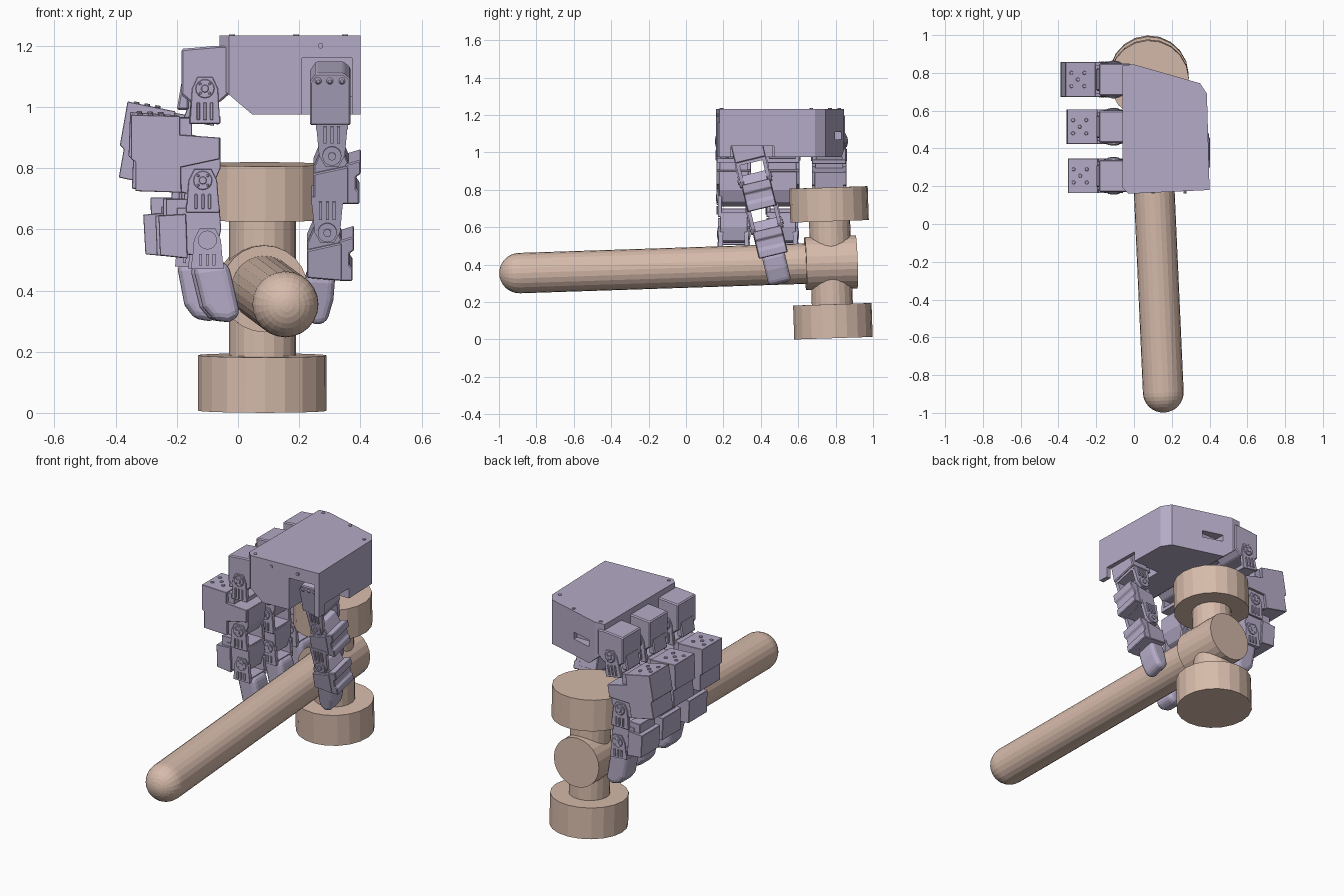
import bpy, bmesh, math
from mathutils import Matrix, Vector

if "Cube" in bpy.data.objects:
    bpy.data.objects.remove(bpy.data.objects["Cube"])


def material(name, rgb):
    m = bpy.data.materials.new(name)
    m.diffuse_color = (*rgb, 1)
    m.use_nodes = True
    m.node_tree.nodes["Principled BSDF"].inputs["Base Color"].default_value = m.diffuse_color
    return m


HAND = material("lavender", (0.46, 0.41, 0.57))
WOOD = material("tan", (0.68, 0.50, 0.41))


def finish(name, bm, mat, bevel=0.0, M=Matrix(), segs=1):
    bmesh.ops.recalc_face_normals(bm, faces=bm.faces)
    me = bpy.data.meshes.new(name)
    bm.to_mesh(me)
    bm.free()
    me.materials.append(mat)
    ob = bpy.data.objects.new(name, me)
    ob.matrix_world = M
    bpy.context.collection.objects.link(ob)
    if bevel:
        b = ob.modifiers.new("bevel", 'BEVEL')
        b.width, b.segments, b.limit_method = bevel, segs, 'ANGLE'
        b.angle_limit = math.radians(40)
    return ob


def prism(bm, pts, lo, hi, axis='y'):
    """Extrude a 2D outline along y (points are x,z) or z (points are x,y)."""
    put = (lambda a, b, t: (a, t, b)) if axis == 'y' else (lambda a, b, t: (a, b, t))
    r0 = [bm.verts.new(put(a, b, lo)) for a, b in pts]
    r1 = [bm.verts.new(put(a, b, hi)) for a, b in pts]
    n = len(pts)
    bm.faces.new(r0)
    bm.faces.new(r1[::-1])
    for i in range(n):
        j = (i + 1) % n
        bm.faces.new((r0[i], r0[j], r1[j], r1[i]))


def box(bm, x0, x1, y0, y1, z0, z1):
    prism(bm, [(x0, z0), (x1, z0), (x1, z1), (x0, z1)], y0, y1)


def disc(bm, c, r, depth, axis='y', n=16):
    rot = {'y': Matrix.Rotation(math.pi / 2, 4, 'X'), 'z': Matrix(),
           'x': Matrix.Rotation(math.pi / 2, 4, 'Y')}[axis]
    bmesh.ops.create_cone(bm, cap_ends=True, segments=n, radius1=r, radius2=r,
                          depth=depth, matrix=Matrix.Translation(c) @ rot)


def lathe(name, prof, n, axis, M):
    """Revolve (position, radius) pairs about local y or z."""
    bm = bmesh.new()
    rings = []
    for t, r in prof:
        ring = []
        for i in range(n):
            a = 2 * math.pi * i / n
            u, v = r * math.cos(a), r * math.sin(a)
            ring.append(bm.verts.new((u, t, v) if axis == 'y' else (u, v, t)))
        rings.append(ring)
    for p, q in zip(rings, rings[1:]):
        for i in range(n):
            j = (i + 1) % n
            bm.faces.new((p[i], p[j], q[j], q[i]))
    bm.faces.new(rings[0])
    bm.faces.new(rings[-1])
    return finish(name, bm, WOOD, M=M)


# ---- mallet: handle, hub, two necks and heads, tilted as one ----
d = Vector((-0.075, 1.665, 0.055))
MAL = Matrix.Translation((0.08, 0.775, 0.41)) @ d.to_track_quat('Y', 'Z').to_matrix().to_4x4()
R = 0.108
tip = [(-1.668 - R * math.cos(a), max(R * math.sin(a), 0.004))
       for a in (math.pi / 2 * k / 8 for k in range(9))]
lathe("handle", tip + [(-0.1, R)], 24, 'y', MAL)
lathe("hub", [(-0.137, 0.142), (0.137, 0.142)], 24, 'y', MAL)
lathe("lower_head", [(-0.403, 0.21), (-0.222, 0.21)], 20, 'z', MAL)
lathe("upper_head", [(0.222, 0.21), (0.403, 0.21)], 20, 'z', MAL)
lathe("neck", [(-0.23, 0.11), (0.23, 0.11)], 20, 'z', MAL)

# ---- palm housing with recesses ----
bm = bmesh.new()
prism(bm, [(-0.06, 0.19), (-0.03, 0.16), (0.40, 0.18), (0.386, 0.69), (0.35, 0.745),
           (0.19, 0.79), (0.0, 0.845), (-0.06, 0.84)], 0.975, 1.233, 'z')
palm = finish("palm", bm, HAND)


def cut(name, build):
    b = bmesh.new()
    build(b)
    c = finish(name, b, HAND)
    c.hide_render = True
    c.hide_viewport = False
    c.display_type = 'WIRE'
    m = palm.modifiers.new(name, 'BOOLEAN')
    m.operation, m.object, m.solver = 'DIFFERENCE', c, 'EXACT'


cut("chamfer_cutter", lambda b: prism(b, [(-0.1, 0.9), (0.046, 0.9), (0.046, 0.976),
                                          (-0.035, 1.045), (-0.1, 1.045)], 0.1, 0.95))
cut("thumb_bay_cutter", lambda b: box(b, 0.21, 0.372, 0.1, 0.46, 0.9, 1.16))
cut("side_notch_cutter", lambda b: box(b, 0.3, 0.5, 0.24, 0.47, 0.9, 1.035))
cut("cable_slot_cutter", lambda b: box(b, 0.05, 0.17, 0.77, 0.95, 1.07, 1.11))

bm = bmesh.new()
for x, y in [(-0.02, 0.19), (-0.02, 0.82), (0.19, 0.77), (0.35, 0.67)]:
    disc(bm, (x, y, 1.234), 0.01, 0.006, 'z', 10)
for x in (0.1, 0.27):
    disc(bm, (x, 0.168, 1.2), 0.009, 0.012, 'y', 10)
finish("palm_screws", bm, HAND)


def bracket(bm, x, z, bottom, w, half=0.045):
    """Two side plates with a round hub, screw heads and a foot."""
    for s in (-1, 1):
        y0, y1 = sorted((s * w, s * (w - 0.022)))
        prism(bm, [(x - half, bottom), (x + half, bottom), (x + half * 0.85, z),
                   (x + half * 0.5, z + 0.038), (x - half * 0.5, z + 0.038),
                   (x - half * 0.85, z)], y0, y1)
        disc(bm, (x, s * w, z), 0.031, 0.012)
        disc(bm, (x, s * (w + 0.004), z), 0.013, 0.012, n=10)
        for k in range(4):
            a = math.pi / 4 + k * math.pi / 2
            disc(bm, (x + 0.022 * math.cos(a), s * (w + 0.004), z + 0.022 * math.sin(a)),
                 0.005, 0.01, n=8)
        for dx in (-0.022, 0, 0.022):
            box(bm, x + dx - 0.005, x + dx + 0.005, *sorted((s * w, s * (w + 0.006))),
                bottom + 0.012, max(z - 0.045, bottom + 0.03))
    box(bm, x - half, x + half, -w, w, bottom, bottom + 0.025)


def servo_screws(bm, x, z, sp=0.035):
    for dx, dy in [(0, 0), (sp, sp), (sp, -sp), (-sp, sp), (-sp, -sp)]:
        disc(bm, (x + dx, dy, z), 0.01, 0.008, 'z', 10)


def pivot(x, z, deg):
    T = Matrix.Translation((x, 0, z))
    return T @ Matrix.Rotation(math.radians(deg), 4, 'Y') @ T.inverted()


def finger(name, y, a1, a2, a3):
    M = Matrix.Translation((0, y, 0))
    # knuckle motor fixed to the palm
    bm = bmesh.new()
    prism(bm, [(-0.185, 1.19), (-0.185, 1.04), (-0.155, 1.015), (-0.06, 1.015),
               (-0.02, 1.05), (-0.02, 1.2), (-0.07, 1.2)], -0.085, 0.085)
    prism(bm, [(-0.2, 0.99), (-0.16, 0.99), (-0.16, 1.08), (-0.185, 1.08)], -0.06, 0.06)
    finish(name + "_knuckle", bm, HAND, 0.006, M)
    # first link: bracket plus outer and inner motor housings
    M = M @ pivot(-0.108, 1.06, a1)
    bm = bmesh.new()
    bracket(bm, -0.108, 1.06, 0.945, 0.09, 0.05)
    box(bm, -0.2, -0.15, -0.075, 0.075, 0.9, 0.965)
    prism(bm, [(-0.35, 0.975), (-0.19, 0.97), (-0.185, 0.72), (-0.335, 0.725),
               (-0.335, 0.82), (-0.35, 0.83)], -0.092, 0.092)
    prism(bm, [(-0.2, 0.90), (-0.057, 0.9), (-0.057, 0.80), (-0.085, 0.735),
               (-0.14, 0.71), (-0.2, 0.725)], -0.078, 0.078)
    prism(bm, [(-0.2, 0.91), (-0.06, 0.90), (-0.06, 0.83), (-0.2, 0.8)], -0.092, 0.092)
    servo_screws(bm, -0.285, 0.975)
    finish(name + "_proximal", bm, HAND, 0.004, M)
    # second link
    M = M @ pivot(-0.115, 0.76, a2)
    bm = bmesh.new()
    bracket(bm, -0.115, 0.76, 0.655, 0.085, 0.055)
    box(bm, -0.235, -0.165, -0.07, 0.07, 0.64, 0.70)
    prism(bm, [(-0.26, 0.645), (-0.17, 0.65), (-0.165, 0.505), (-0.255, 0.515)], -0.085, 0.085)
    prism(bm, [(-0.2, 0.67), (-0.06, 0.67), (-0.055, 0.6), (-0.07, 0.53),
               (-0.13, 0.515), (-0.2, 0.52)], -0.073, 0.073)
    finish(name + "_middle", bm, HAND, 0.004, M)
    # fingertip
    M = M @ pivot(-0.1, 0.565, a3)
    bm = bmesh.new()
    bracket(bm, -0.1, 0.565, 0.47, 0.08, 0.052)
    finish(name + "_tip_bracket", bm, HAND, 0, M)
    bm = bmesh.new()
    prism(bm, [(-0.148, 0.48), (-0.035, 0.495), (-0.022, 0.45), (0.008, 0.315),
               (-0.03, 0.297), (-0.08, 0.302), (-0.115, 0.345)], -0.065, 0.065)
    finish(name + "_tip", bm, HAND, 0.026, M, 3)


finger("front_finger", 0.255, 0, 0, 0)
finger("middle_finger", 0.515, 2, -2, 0)
finger("rear_finger", 0.765, 10, -11, 4)

# ---- thumb: leans back as it goes down ----
T = Vector((0.3, 0.335, 1.0))
M = (Matrix.Translation(T) @ Matrix.Rotation(math.radians(13.5), 4, 'X')
     @ Matrix.Diagonal((1, 1, 1.03, 1)) @ Matrix.Translation((0, 0, -T.z))
     @ Matrix.Translation((-T.x, 0, 0)))
bm = bmesh.new()
prism(bm, [(0.235, 0.96), (0.368, 0.96), (0.368, 1.11), (0.345, 1.13), (0.255, 1.13),
           (0.235, 1.1)], -0.085, 0.085)
for dx in (0.262, 0.30, 0.34):
    disc(bm, (dx, -0.087, 1.105), 0.011, 0.01, n=10)
finish("thumb_base", bm, HAND, 0.006, M)

bm = bmesh.new()
for z, low, x in [(0.86, 0.945, 0.307), (0.61, 0.70, 0.292)]:
    for s in (-1, 1):   # hanging bracket plates
        y0, y1 = sorted((s * 0.082, s * 0.062))
        prism(bm, [(x - 0.052, low + 0.02), (x + 0.052, low + 0.02), (x + 0.042, z),
                   (x + 0.022, z - 0.035), (x - 0.022, z - 0.035), (x - 0.042, z)], y0, y1)
        disc(bm, (x, s * 0.083, z), 0.031, 0.012)
        disc(bm, (x, s * 0.088, z), 0.013, 0.012, n=10)
        for dx in (-0.022, 0, 0.022):
            box(bm, x + dx - 0.005, x + dx + 0.005, *sorted((s * 0.082, s * 0.088)),
                z + 0.042, low + 0.01)
    box(bm, x - 0.052, x + 0.052, -0.082, 0.082, low, low + 0.025)
finish("thumb_brackets", bm, HAND, 0, M)

for name, x, z in [("thumb_proximal", 0.247, 0.70), ("thumb_distal", 0.225, 0.45)]:
    bm = bmesh.new()
    prism(bm, [(x, z + 0.12), (x + 0.03, z + 0.19), (x + 0.09, z + 0.19), (x + 0.115, z + 0.13),
               (x + 0.115, z), (x, z + 0.012)], -0.066, 0.066)
    prism(bm, [(x, z + 0.10), (x + 0.115, z + 0.125), (x + 0.115, z), (x, z + 0.01)], -0.08, 0.08)
    prism(bm, [(x + 0.105, z + 0.13), (x + 0.155, z + 0.145), (x + 0.155, z + 0.1),
               (x + 0.14, z + 0.09), (x + 0.14, z + 0.05), (x + 0.15, z + 0.04),
               (x + 0.15, z), (x + 0.105, z)], -0.078, 0.078)
    finish(name, bm, HAND, 0.004, M)

bm = bmesh.new()
prism(bm, [(0.222, 0.465), (0.318, 0.46), (0.312, 0.38), (0.29, 0.305), (0.245, 0.297),
           (0.215, 0.33)], -0.062, 0.062)
finish("thumb_tip", bm, HAND, 0.026, M, 3)
